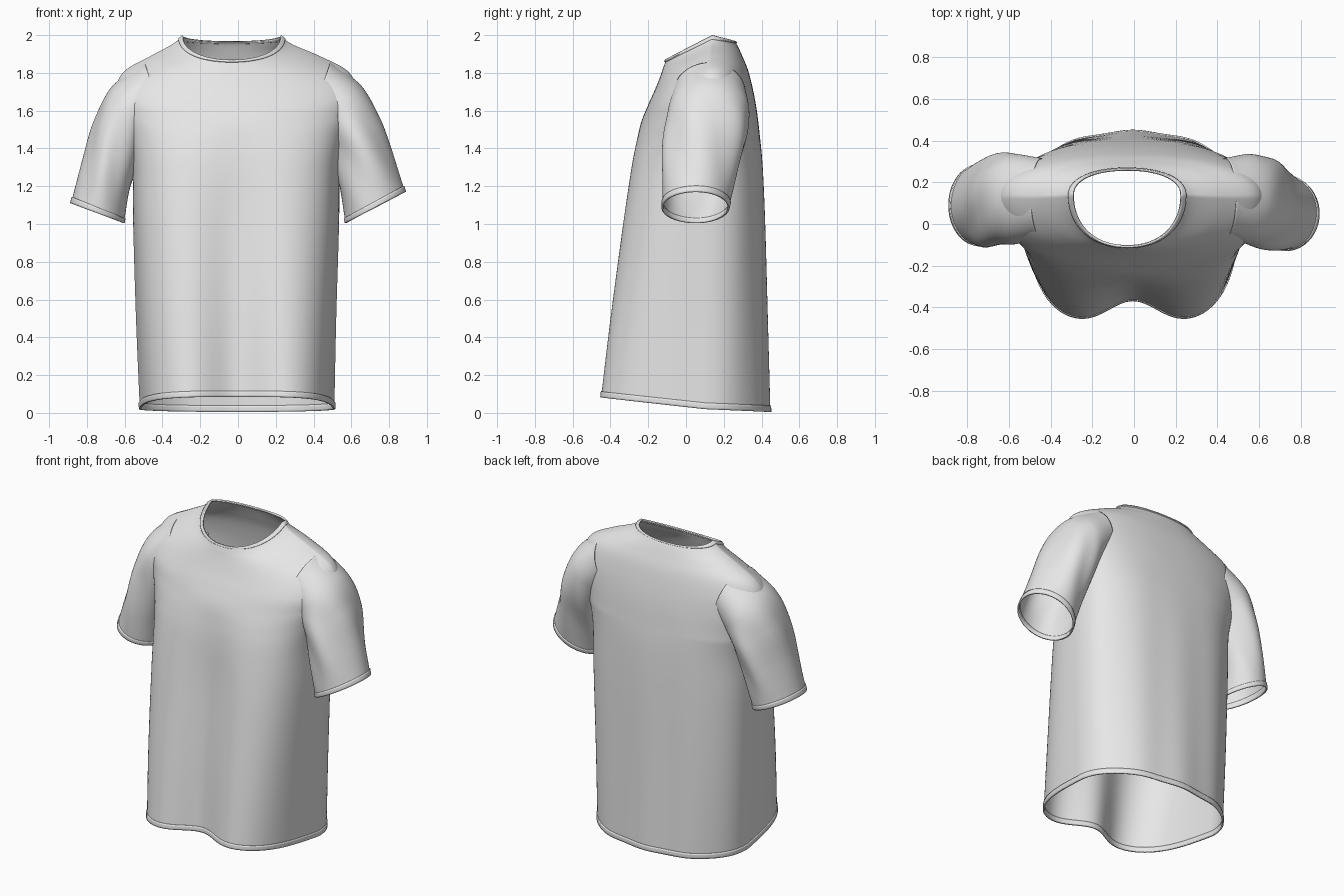
import bpy, bmesh, math
from mathutils import Vector
from mathutils.bvhtree import BVHTree

if "Cube" in bpy.data.objects:
    bpy.data.objects.remove(bpy.data.objects["Cube"])

cloth = bpy.data.materials.new("light_grey_cloth")
cloth.diffuse_color = (0.8, 0.8, 0.8, 1)
cloth.use_nodes = True
cloth.node_tree.nodes["Principled BSDF"].inputs["Base Color"].default_value = cloth.diffuse_color

# Torso rings, hem to neck: side z, front z, back z, half width, centre y,
# front y, back y, squareness, x shift, depth of the front centre fold
TORSO = [
    (0.02, 0.085, 0.005, 0.515, 0.10, -0.485, 0.442, 3.4, -0.005, 0.12),
    (0.50, 0.53, 0.49, 0.53, 0.10, -0.425, 0.43, 3.3, -0.01, 0.09),
    (1.00, 1.01, 1.00, 0.545, 0.10, -0.355, 0.417, 3.1, -0.01, 0.06),
    (1.30, 1.29, 1.30, 0.55, 0.10, -0.307, 0.405, 2.9, -0.01, 0.03),
    (1.47, 1.43, 1.47, 0.58, 0.11, -0.275, 0.39, 2.6, -0.01, 0.015),
    (1.60, 1.53, 1.60, 0.62, 0.12, -0.240, 0.375, 2.4, -0.01, 0.0),
    (1.71, 1.62, 1.71, 0.64, 0.12, -0.205, 0.355, 2.3, -0.01, 0.0),
    (1.81, 1.71, 1.81, 0.59, 0.13, -0.165, 0.33, 2.2, -0.01, 0.0),
    (1.888, 1.785, 1.885, 0.45, 0.13, -0.135, 0.30, 2.2, -0.015, 0.0),
    (1.95, 1.835, 1.94, 0.32, 0.135, -0.118, 0.275, 2.1, -0.03, 0.0),
    (1.995, 1.868, 1.965, 0.258, 0.14, -0.106, 0.26, 2.2, -0.033, 0.0),
]
# Sleeve rings, cuff to shoulder: outer x, outer z, inner x, inner z, centre y, half depth
SLEEVE_R = [
    (0.885, 1.17, 0.57, 1.005, 0.05, 0.175),
    (0.81, 1.39, 0.535, 1.19, 0.075, 0.20),
    (0.745, 1.57, 0.49, 1.35, 0.105, 0.22),
    (0.655, 1.73, 0.44, 1.46, 0.12, 0.215),
    (0.490, 1.855, 0.38, 1.54, 0.125, 0.19),
]
SLEEVE_L = [
    (-0.885, 1.11, -0.605, 1.005, 0.09, 0.19),
    (-0.82, 1.34, -0.57, 1.18, 0.10, 0.21),
    (-0.76, 1.55, -0.51, 1.35, 0.115, 0.22),
    (-0.67, 1.725, -0.46, 1.46, 0.12, 0.215),
    (-0.495, 1.855, -0.39, 1.54, 0.125, 0.19),
]


def row_at(rows, t):
    """Smoothly interpolated ring settings at position t."""
    rows = [Vector(r) for r in rows]
    rows = [2 * rows[0] - rows[1]] + rows + [2 * rows[-1] - rows[-2]]
    i = min(int(t), len(rows) - 4)
    f = t - i
    a, b, c, d = rows[i:i + 4]
    return b + (c - a) * (f / 2) + (a * 2 - b * 5 + c * 4 - d) * (f * f / 2) \
        + (b * 3 - a - c * 3 + d) * (f ** 3 / 2)


def torso_ring(t, count):
    zs, zf, zb, a, yc, yf, yb, n, dx, dip = row_at(TORSO, t)
    for k in range(count):
        q = 2 * math.pi * k / count
        c, s = math.cos(q), math.sin(q)
        m = min(n, 2.2 + 0.12 * t) if s > 0 else n   # rounder back
        r = (abs(c) ** m + abs(s) ** m) ** (-1 / m)
        x, h = a * r * c, r * s
        y = yc + (h * (yb - yc) if h > 0 else -h * (yf - yc))
        if h < 0:      # front centre hangs in, leaving a fold either side
            y += dip * math.exp(-(x / 0.19) ** 2) * abs(h)
            x *= 1 + 0.7 * dip * h
        else:          # soft hanging folds at the back
            y += 0.04 * dip * h * math.cos(x * 21)
        yield x + dx, y, zs + ((zb if h > 0 else zf) - zs) * min(abs(h), 1)


def sleeve_ring(rows, t, count):
    ox, oz, ix, iz, yc, depth = row_at(rows, t)
    side = 1 if ox > 0 else -1
    for k in range(count):
        q = 2 * math.pi * k / count
        # Soft drape folds fade toward cuff and shoulder
        fade = math.sin(math.pi * min(t / 3, 1))
        w = 1 + 0.035 * fade * math.sin(5 * q + 1.5 * t)
        c, s = math.cos(q) * w, math.sin(q) * w
        yield ((ox + ix) / 2 + (ox - ix) / 2 * c, yc + depth * s * side,
               (oz + iz) / 2 + (oz - iz) / 2 * c)


def loft(ring, t0, t1, steps, count):
    bm = bmesh.new()
    rings = [[bm.verts.new(p) for p in ring(t0 + (t1 - t0) * i / steps, count)]
             for i in range(steps + 1)]
    for lo, hi in zip(rings, rings[1:]):
        for k in range(count):
            m = (k + 1) % count
            bm.faces.new((lo[k], lo[m], hi[m], hi[k]))
    bm.normal_update()
    return bm


def finish(bm, name, thick, offset):
    mesh = bpy.data.meshes.new(name)
    bm.to_mesh(mesh)
    bm.free()
    ob = bpy.data.objects.new(name, mesh)
    bpy.context.collection.objects.link(ob)
    mesh.materials.append(cloth)
    mod = ob.modifiers.new("cloth_thickness", 'SOLIDIFY')
    mod.thickness, mod.offset = thick, offset
    bpy.ops.object.select_all(action='DESELECT')
    ob.select_set(True)
    bpy.context.view_layer.objects.active = ob
    bpy.ops.object.shade_smooth_by_angle(angle=math.radians(40))


def trim(bm, tree, test, margin):
    """Remove faces lying inside the other cloth surface."""
    gone = []
    for f in bm.faces:
        p = f.calc_center_median()
        if test(p):
            near, normal, _, _ = tree.find_nearest(p)
            if (p - near).dot(normal) < -margin:
                gone.append(f)
    bmesh.ops.delete(bm, geom=gone, context='FACES')


def right_ring(t, n):
    return sleeve_ring(SLEEVE_R, t, n)


def left_ring(t, n):
    return sleeve_ring(SLEEVE_L, t, n)


torso = loft(torso_ring, 0, 10, 120, 160)
torso_tree = BVHTree.FromBMesh(torso)

# Sleeves, with armholes opened through the torso
for name, ring, side in (("right", right_ring, 1), ("left", left_ring, -1)):
    sleeve = loft(ring, 0, 4, 80, 96)
    tree = BVHTree.FromBMesh(sleeve)
    trim(torso, tree, lambda p: p.x * side > 0.51 and 1.25 < p.z < 1.75, 0.014)
    trim(sleeve, torso_tree, lambda p: True, 0.014)
    finish(sleeve, name + "_sleeve", 0.004, -1)
    finish(loft(ring, 0, 0.14, 3, 96), name + "_cuff_band", 0.010, 0)

# Torso with its hem and neck bands
finish(torso, "torso", 0.004, -1)
finish(loft(torso_ring, 0, 0.07, 3, 160), "hem_band", 0.010, 0)
finish(loft(torso_ring, 9.6, 10, 4, 160), "neck_band", 0.012, 0)
